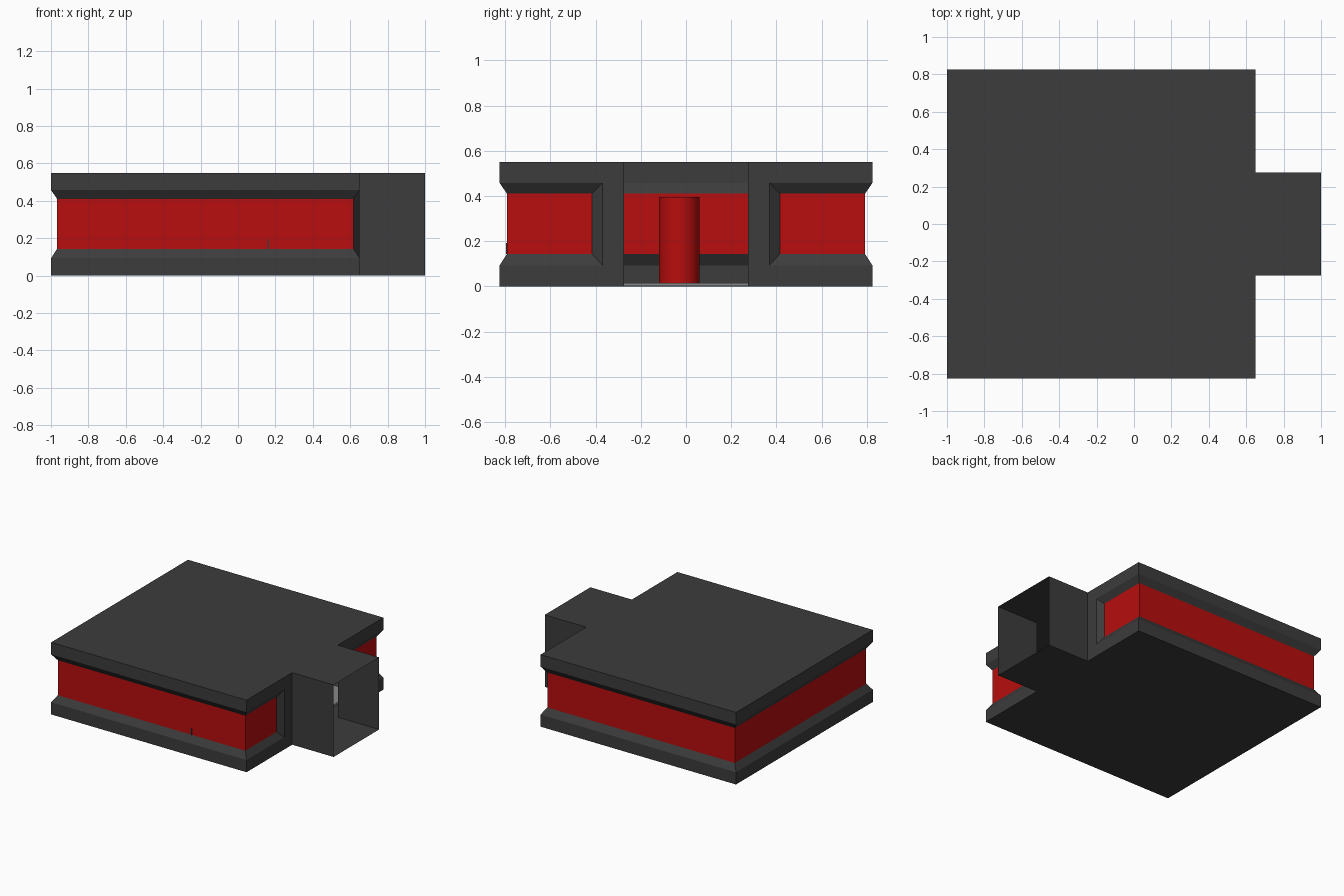
import bpy, bmesh
from mathutils import Matrix

if "Cube" in bpy.data.objects:
    bpy.data.objects.remove(bpy.data.objects["Cube"])

H, W, XL, XR, XE, T = 0.55, 0.825, -1.0, 0.65, 1.0, 0.275
D = 0.033  # groove depth


def material(name, color):
    m = bpy.data.materials.new(name)
    m.diffuse_color = (*color, 1)
    m.use_nodes = True
    m.node_tree.nodes["Principled BSDF"].inputs["Base Color"].default_value = m.diffuse_color
    return m


dark = material("dark_grey", (0.045, 0.045, 0.045))
red = material("red", (0.48, 0.004, 0.004))


def finish(bm, name, mat):
    bmesh.ops.remove_doubles(bm, verts=bm.verts, dist=1e-5)
    me = bpy.data.meshes.new(name)
    bm.to_mesh(me)
    bm.free()
    me.materials.append(mat)
    ob = bpy.data.objects.new(name, me)
    bpy.context.collection.objects.link(ob)
    return ob


def face(bm, pts):
    return bm.faces.new([bm.verts.new(p) for p in pts])


def band(bm, lower, zl, upper, zu):
    """Wall strip between two plan paths at two heights."""
    for i in range(len(lower) - 1):
        a, b, c, d = lower[i], lower[i + 1], upper[i + 1], upper[i]
        # paths run clockwise, so reverse for outward normals
        face(bm, [(*d, zu), (*c, zu), (*b, zl), (*a, zl)])


# Plan paths around the body: outer rim and recessed groove
half = [(XR, 0.37), (XR, W), (XL, W)]
half_in = [(XR - D, 0.415), (XR - D, W - D), (XL + D, W - D)]


def mirrored(path):
    return [(x, -y) for x, y in path] + path[::-1]


outer, inner = mirrored(half), mirrored(half_in)

# Thin-walled housing with sloped groove edges and an open-ended tunnel
bm = bmesh.new()
band(bm, outer, 0, outer, 0.093)
band(bm, outer, 0.093, inner, 0.143)
band(bm, inner, 0.41, outer, 0.458)
band(bm, outer, 0.458, outer, H)
for s in (-1, 1):
    o, i = (XR, s * 0.37), (XR - D, s * 0.415)
    end = [(*o, 0.093), (*o, 0.458), (*i, 0.41), (*i, 0.143)]
    face(bm, end if s < 0 else end[::-1])
    for a, b in ((o, (XR, s * T)), ((XR, s * T), (XE, s * T))):
        wall = [(*a, 0), (*b, 0), (*b, H), (*a, H)]
        face(bm, wall if s < 0 else wall[::-1])
plan = [(XL, -W), (XR, -W), (XR, -T), (XE, -T), (XE, T), (XR, T), (XR, W), (XL, W)]
face(bm, [(*p, H) for p in plan])
face(bm, [(*p, 0) for p in plan[::-1]])
finish(bm, "housing", dark)

# Red wall panels at the bottom of the groove
bm = bmesh.new()
band(bm, inner, 0.143, inner, 0.41)
finish(bm, "red_panels", red)

# Plate lying on the floor inside the housing
bm = bmesh.new()
bmesh.ops.create_cube(bm, size=1, matrix=Matrix.Translation((-0.17, -0.03, 0.0085))
                      @ Matrix.Diagonal((1.4, 1.38, 0.015, 1)))
finish(bm, "floor_plate", material("grey", (0.25, 0.25, 0.25)))

# Upright red post inside, seen through the tunnel
bm = bmesh.new()
bmesh.ops.create_cone(bm, cap_ends=True, segments=16, radius1=0.09, radius2=0.09, depth=0.38,
                      matrix=Matrix.Translation((-0.17, -0.03, 0.206)))
post = finish(bm, "red_post", red)
bpy.context.view_layer.objects.active = post
post.select_set(True)
bpy.ops.object.shade_smooth_by_angle()

# Tiny dark sliver showing on the front panel
bm = bmesh.new()
bmesh.ops.create_cube(bm, size=1, matrix=Matrix.Translation((0.162, -0.791, 0.168))
                      @ Matrix.Diagonal((0.006, 0.012, 0.05, 1)))
finish(bm, "front_pin", dark)
